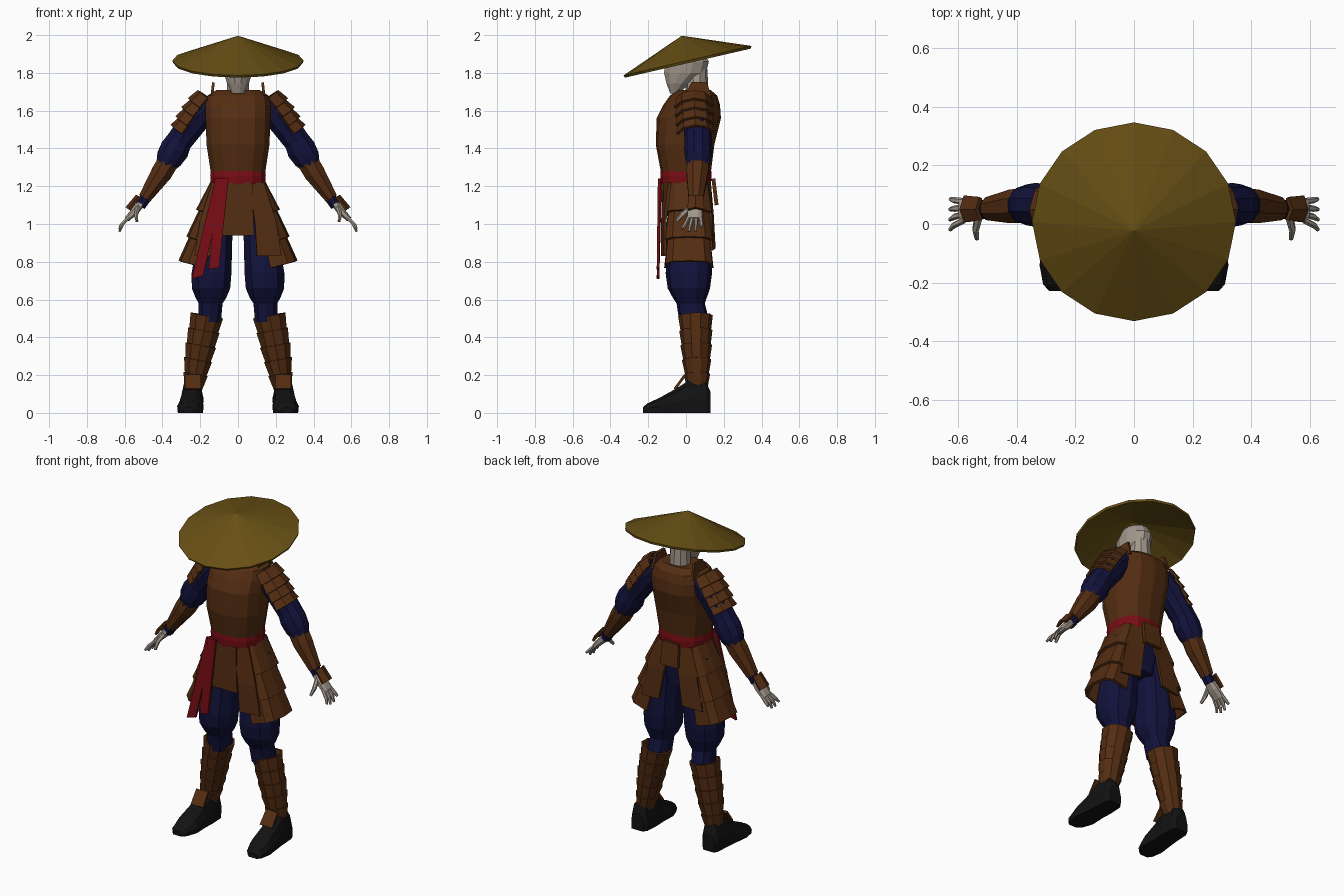
import bpy, bmesh, math
from mathutils import Vector as V, Matrix


def material(name, rgb):
    m = bpy.data.materials.new(name)
    m.diffuse_color = (*rgb, 1)
    return m


STRAW = material("straw", (0.135, 0.078, 0.007))
LEATHER = material("brown leather", (0.088, 0.026, 0.006))
NAVY = material("navy cloth", (0.006, 0.006, 0.045))
RED = material("red cloth", (0.19, 0.004, 0.007))
SKIN = material("pale skin", (0.36, 0.31, 0.26))
BLACK = material("black boot", (0.006, 0.006, 0.006))


def finish(name, bm, mat, mirror=False, thick=0):
    bmesh.ops.recalc_face_normals(bm, faces=bm.faces)
    me = bpy.data.meshes.new(name)
    bm.to_mesh(me)
    bm.free()
    me.materials.append(mat)
    ob = bpy.data.objects.new(name, me)
    bpy.context.collection.objects.link(ob)
    if thick:
        s = ob.modifiers.new("thickness", 'SOLIDIFY')
        s.thickness, s.offset = thick, 0
    if mirror:
        ob.modifiers.new("mirror", 'MIRROR')
    return ob


def bridge(bm, rings, closed=True, caps=True):
    vs = [[bm.verts.new(p) for p in r] for r in rings]
    n = len(vs[0])
    for a, b in zip(vs, vs[1:]):
        for i in range(n if closed else n - 1):
            j = (i + 1) % n
            bm.faces.new((a[i], a[j], b[j], b[i]))
    if closed and caps:
        bm.faces.new(vs[0])
        bm.faces.new(vs[-1])


def ring(p, t, n=10, box=1.0, arc=None):
    """Cross-section at p = (x, y, z, rx, ry); angle 0 points outward."""
    y = V((0, 1, 0))
    v = (y - t * t.dot(y)).normalized()
    u = t.cross(v)
    if arc is None:
        angles = [math.tau * (i + 0.5) / n for i in range(n)]
    else:
        angles = [math.radians(-arc + 2 * arc * i / n) for i in range(n + 1)]
    sp = lambda c: math.copysign(abs(c) ** box, c)
    return [V(p[:3]) + u * p[3] * sp(math.cos(a)) + v * p[4] * sp(math.sin(a)) for a in angles]


def tube(name, pts, mat, mirror=False, n=10, box=1.0, flat=False):
    rings = []
    for i, p in enumerate(pts):
        t = V(pts[min(i + 1, len(pts) - 1)][:3]) - V(pts[max(i - 1, 0)][:3])
        t = V((0, 0, -1)) if flat else t.normalized()
        rings.append(ring(p, t, n, box))
    bm = bmesh.new()
    bridge(bm, rings)
    return finish(name, bm, mat, mirror)


def along(pts, f):
    f *= len(pts) - 1
    i = min(int(f), len(pts) - 2)
    return [a + (b - a) * (f - i) for a, b in zip(pts[i], pts[i + 1])]


def tiers(name, pts, mat, count, flare_top=0, flare_low=0, n=5, box=1.0, arc=None, thick=0.012):
    """Overlapping armour bands that follow a path."""
    t = (V(pts[-1][:3]) - V(pts[0][:3])).normalized()
    bm = bmesh.new()
    for k in range(count):
        rings = []
        for f, fl in ((k / count, flare_top), (min(1, (k + 1.1) / count), flare_low)):
            p = along(pts, f)
            p[3] += fl
            p[4] += fl
            rings.append(ring(p, t, n, box, arc))
        bridge(bm, rings, closed=arc is None, caps=False)
    return finish(name, bm, mat, True, thick)


def plate(name, rows, mat, mirror=False, thick=0.014):
    """Thin sheet through rows of points."""
    bm = bmesh.new()
    bridge(bm, rows, closed=False)
    return finish(name, bm, mat, mirror, thick)


# Conical straw hat: hollow, sixteen sides, tipped forward
bm = bmesh.new()
bmesh.ops.create_cone(bm, cap_ends=False, segments=16, radius1=0.345, radius2=0.0, depth=0.135)
bmesh.ops.remove_doubles(bm, verts=bm.verts, dist=0.0005)
bmesh.ops.rotate(bm, verts=bm.verts, matrix=Matrix.Rotation(math.radians(13), 3, 'X'))
bmesh.ops.translate(bm, verts=bm.verts, vec=(0, -0.006, 1.924))
finish("straw_hat", bm, STRAW, thick=0.014)

# Head and neck
tube("head", [(0, -.062, 1.69, .032, .022), (0, -.04, 1.745, .06, .066), (0, -.005, 1.80, .078, .115),
              (0, .005, 1.86, .085, .12), (0, .01, 1.91, .068, .085), (0, .01, 1.935, .03, .04)],
     SKIN, n=12, flat=True)
tube("neck", [(0, .055, 1.82, .058, .058), (0, .06, 1.65, .065, .062)], SKIN, n=10, flat=True)

# Chest armour, belt and hips
tube("chest_armour", [(0, .045, 1.71, .115, .085), (0, .04, 1.68, .165, .125), (0, .03, 1.63, .175, .15),
                      (0, .015, 1.56, .175, .17), (0, -.005, 1.42, .17, .155), (0, 0, 1.26, .145, .13)],
     LEATHER, n=14, box=.8, flat=True)
tube("belt", [(0, 0, 1.30, .146, .132), (0, 0, 1.255, .15, .136), (0, 0, 1.21, .146, .132)],
     RED, n=14, box=.8, flat=True)
tube("hips", [(0, .01, 1.24, .13, .11), (0, .015, 1.1, .15, .115), (0, .015, .95, .09, .10)],
     NAVY, n=12, box=.8, flat=True)

# Sash ends hanging from the belt
plate("sash_inner", [[(-.105, -.142, 1.24), (-.05, -.142, 1.24)],
                     [(-.155, -.148, .76), (-.10, -.148, .77)]], RED)
plate("sash_outer", [[(-.12, -.135, 1.24), (-.07, -.135, 1.24)],
                     [(-.245, -.148, .71), (-.185, -.148, .725)]], RED)

# Armoured skirt: front apron, thigh flaps, back flaps and layered side guards
plate("front_apron", [[(-.075, -.122, 1.22), (.075, -.122, 1.22)],
                      [(-.085, -.125, .94), (.085, -.125, .94)]], LEATHER)
plate("thigh_flap", [[(.06, -.112, 1.22), (.135, -.085, 1.22)],
                     [(.09, -.125, 1.0), (.2, -.11, 1.02)],
                     [(.10, -.125, .83), (.23, -.11, .83)]], LEATHER, True)
plate("back_flap", [[(.01, .125, 1.22), (.12, .105, 1.22)],
                    [(.05, .14, 1.05), (.17, .13, 1.05)],
                    [(.08, .15, .87), (.21, .135, .86)]], LEATHER, True)
plate("back_tab", [[(-.055, .145, 1.24), (.055, .145, 1.24)],
                   [(-.06, .162, 1.10), (.06, .162, 1.10)]], LEATHER, thick=.02)
tiers("side_skirt_guard", [(.085, .015, 1.215, .055, .10), (.145, .015, .99, .085, .112),
                           (.205, .015, .775, .095, .112)],
      LEATHER, 3, -.004, .012, n=6, box=.65, arc=100, thick=.016)

# Baggy trousers gathered under the knee
tube("trouser_leg", [(.10, .02, 1.15, .085, .10), (.125, .02, .90, .098, .11), (.14, .015, .74, .11, .123),
                     (.143, .015, .66, .106, .112), (.143, .02, .61, .085, .09), (.145, .025, .58, .066, .075),
                     (.15, .045, .48, .062, .08)], NAVY, True, n=10, box=.85, flat=True)

# Shin guards, instep plates and boots
tiers("shin_guard", [(.165, .05, .515, .078, .078), (.205, .055, .32, .07, .068), (.237, .06, .13, .044, .048)],
      LEATHER, 5, .008, 0, n=10)
plate("instep_plate", [[(.20, -.005, .20), (.28, -.005, .20)],
                       [(.195, -.06, .125), (.28, -.06, .125)]], LEATHER, True)
bm = bmesh.new()
rings = []
for x, y, w, h in ((.245, .13, .04, .11), (.243, .105, .055, .17), (.243, .02, .06, .175), (.248, -.05, .062, .13),
                   (.252, -.14, .07, .08), (.258, -.205, .052, .05), (.262, -.228, .028, .03)):
    rings.append([(x + w * a, y, h * b) for a, b in
                  ((-.95, 0), (.95, 0), (1, .45), (.75, .85), (.35, 1), (-.35, 1), (-.75, .85), (-1, .45))])
bridge(bm, rings)
finish("boot", bm, BLACK, True)

# Sleeves with a puffed end at the elbow
tube("sleeve", [(.14, .055, 1.64, .06, .07), (.21, .06, 1.575, .08, .078), (.31, .065, 1.44, .072, .072),
                (.335, .065, 1.395, .082, .075), (.365, .065, 1.345, .074, .07), (.39, .062, 1.30, .05, .055)],
     NAVY, True, n=10)
tube("wrist_cuff", [(.45, .055, 1.20, .035, .04), (.517, .05, 1.095, .03, .033)], NAVY, True, n=8)

# Shoulder guards and upright collar plates
tiers("shoulder_guard", [(.14, .04, 1.655, .09, .095), (.21, .045, 1.56, .092, .095), (.275, .05, 1.465, .085, .09)],
      LEATHER, 4, -.006, .01, n=4, arc=75, thick=.014)
plate("collar_plate", [[(.13, .03, 1.75), (.13, .11, 1.75)],
                       [(.14, -.02, 1.66), (.14, .14, 1.66)]], LEATHER, True)

# Forearm guards and hand plates
tube("forearm_guard", [(.372, .064, 1.325, .06, .062), (.405, .06, 1.27, .06, .062),
                       (.495, .052, 1.135, .036, .042)], LEATHER, True, n=8)
plate("hand_plate", [[(.522, .015, 1.145), (.535, .05, 1.15), (.522, .09, 1.145)],
                     [(.575, .01, 1.075), (.59, .05, 1.085), (.575, .095, 1.075)]], LEATHER, True)

# Hands with four fingers and a thumb
tube("palm", [(.505, .05, 1.115, .022, .03), (.545, .047, 1.07, .022, .04), (.588, .045, 1.025, .015, .042)],
     SKIN, True, n=8, box=.8)
for i, (y0, y1, z1) in enumerate(((.013, -.02, .975), (.034, .015, .96), (.055, .05, .962), (.077, .085, .985))):
    tube("finger_%d" % (i + 1), [(.578, y0, 1.035, .011, .011), (.612, (y0 + y1) / 2, 1.0, .011, .011),
                                 (.627, y1, z1, .007, .007)], SKIN, True, n=6)
tube("thumb", [(.53, .025, 1.085, .015, .015), (.54, -.02, 1.05, .012, .014), (.535, -.05, 1.015, .008, .009)],
     SKIN, True, n=6)
